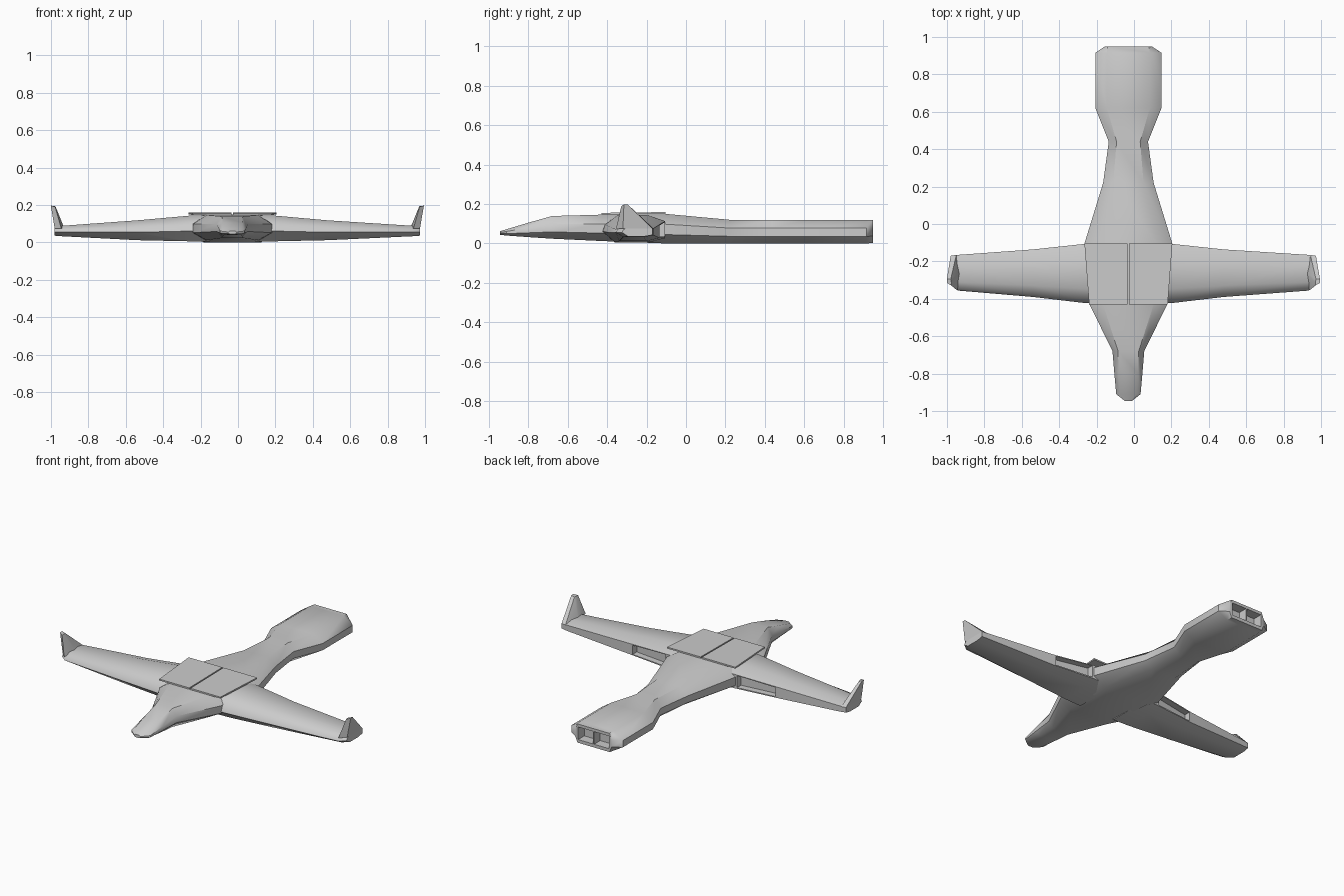
import bpy, bmesh, math

if "Cube" in bpy.data.objects:
    bpy.data.objects.remove(bpy.data.objects["Cube"])

CX = -0.03  # centre line of the aircraft


def loft(name, rings, angle=40):
    """Skin a list of equal-length rings and cap both ends."""
    bm = bmesh.new()
    vs = [[bm.verts.new(p) for p in r] for r in rings]
    n = len(rings[0])
    for a, b in zip(vs, vs[1:]):
        for i in range(n):
            j = (i + 1) % n
            bm.faces.new((a[i], a[j], b[j], b[i]))
    bm.faces.new(vs[0][::-1])
    bm.faces.new(vs[-1])
    bmesh.ops.recalc_face_normals(bm, faces=bm.faces)
    me = bpy.data.meshes.new(name)
    bm.to_mesh(me)
    bm.free()
    ob = bpy.data.objects.new(name, me)
    bpy.context.collection.objects.link(ob)
    smooth(ob, angle)
    return ob


def smooth(ob, angle):
    bpy.ops.object.select_all(action='DESELECT')
    ob.select_set(True)
    bpy.context.view_layer.objects.active = ob
    bpy.ops.object.shade_smooth_by_angle(angle=math.radians(angle))


def cut(ob, cutter):
    """Boolean a recess and discard the cutter."""
    m = ob.modifiers.new("recess", 'BOOLEAN')
    m.object, m.operation, m.solver = cutter, 'DIFFERENCE', 'EXACT'
    bpy.context.view_layer.objects.active = ob
    bpy.ops.object.modifier_apply(modifier=m.name)
    bpy.data.objects.remove(cutter)
    smooth(ob, 40)


def box(name, x0, x1, y0, y1, z0, z1):
    return loft(name, [[(x0, y, z0), (x1, y, z0), (x1, y, z1), (x0, y, z1)]
                       for y in (y0, y1)])


# Fuselage: octagonal sections (y, half width, bottom, top, flat-top ratio)
stations = [
    (-0.945, 0.02, 0.044, 0.062, 0.7), (-0.91, 0.065, 0.04, 0.072, 0.7),
    (-0.80, 0.075, 0.032, 0.105, 0.7), (-0.68, 0.085, 0.024, 0.139, 0.65),
    (-0.425, 0.21, 0.012, 0.146, 0.65), (-0.105, 0.235, 0.0, 0.15, 0.65),
    (0.22, 0.135, 0.0, 0.12, 0.6), (0.44, 0.105, 0.0, 0.12, 0.6),
    (0.62, 0.177, 0.0, 0.12, 0.65), (0.915, 0.177, 0.0, 0.12, 0.65),
    (0.95, 0.125, 0.002, 0.118, 0.88)]
octagon = [(1, 0.3), (1, 0.65), (0, 1), (0, 1), (-1, 0.65), (-1, 0.3), (0, 0), (0, 0)]


def body_ring(y, w, z0, z1, f):
    xs = [w, w, w * f, -w * f, -w, -w, -w * f, w * f]
    return [(CX + x, y, z0 + t * (z1 - z0)) for x, (_, t) in zip(xs, octagon)]


body = loft("fuselage", [body_ring(*s) for s in stations])

# Twin square exhaust recesses in the tail
for s in (-1, 1):
    a, b = sorted((CX + s * 0.004, CX + s * 0.105))
    cut(body, box("exhaust_cutter", a, b, 0.89, 1.0, 0.022, 0.1))

# Wings: (chord fraction, height fraction) profile swept outward
profile = [(0, 0.4), (0.04, 0.65), (0.24, 1), (0.72, 1), (1, 0.78),
           (1, 0.15), (0.75, 0), (0.2, 0)]


def wing_ring(x, y0, y1, z0, z1):
    return [(x, y0 + u * (y1 - y0), z0 + t * (z1 - z0)) for u, t in profile]


for side, s, tip in (("left", -1, 0.95), ("right", 1, 1.003)):
    X = lambda d: CX + s * d
    wing = loft(side + "_wing", [
        wing_ring(X(0.12), -0.425, -0.105, 0.004, 0.146),
        wing_ring(X(0.23), -0.423, -0.106, 0.006, 0.143),
        wing_ring(X(0.51), -0.39, -0.136, 0.012, 0.118),
        wing_ring(X(tip - 0.04), -0.356, -0.165, 0.033, 0.089),
        wing_ring(X(tip), -0.325, -0.17, 0.036, 0.086)])
    # Recessed vent in the trailing edge
    vent = loft("vent_cutter", [
        [(X(d), y - 0.04, z0), (X(d), y + 0.08, z0), (X(d), y + 0.08, z1), (X(d), y - 0.04, z1)]
        for d, y, z0, z1 in ((0.245, -0.107, 0.034, 0.108), (0.49, -0.134, 0.034, 0.09))])
    cut(wing, vent)

    # Canted triangular tip fin
    T = lambda d: X(tip + d)
    loft(side + "_tip_fin", [
        [(T(-0.035), -0.355, 0.075), (T(-0.052), -0.26, 0.075),
         (T(-0.03), -0.165, 0.075), (T(0), -0.17, 0.075), (T(0.0), -0.32, 0.075)],
        [(T(-0.002), -0.328, 0.19), (T(-0.004), -0.315, 0.193),
         (T(0.0), -0.295, 0.19), (T(0.021), -0.295, 0.197), (T(0.021), -0.315, 0.197)]])

    # Thin flat cover plate on each side of the centre seam
    loft(side + "_top_plate", [
        [(X(0.004), y, z), (X(w), y, z), (X(w), y, z + 0.009), (X(0.004), y, z + 0.009)]
        for y, w, z in ((-0.43, 0.21, 0.146), (-0.105, 0.235, 0.15))])
